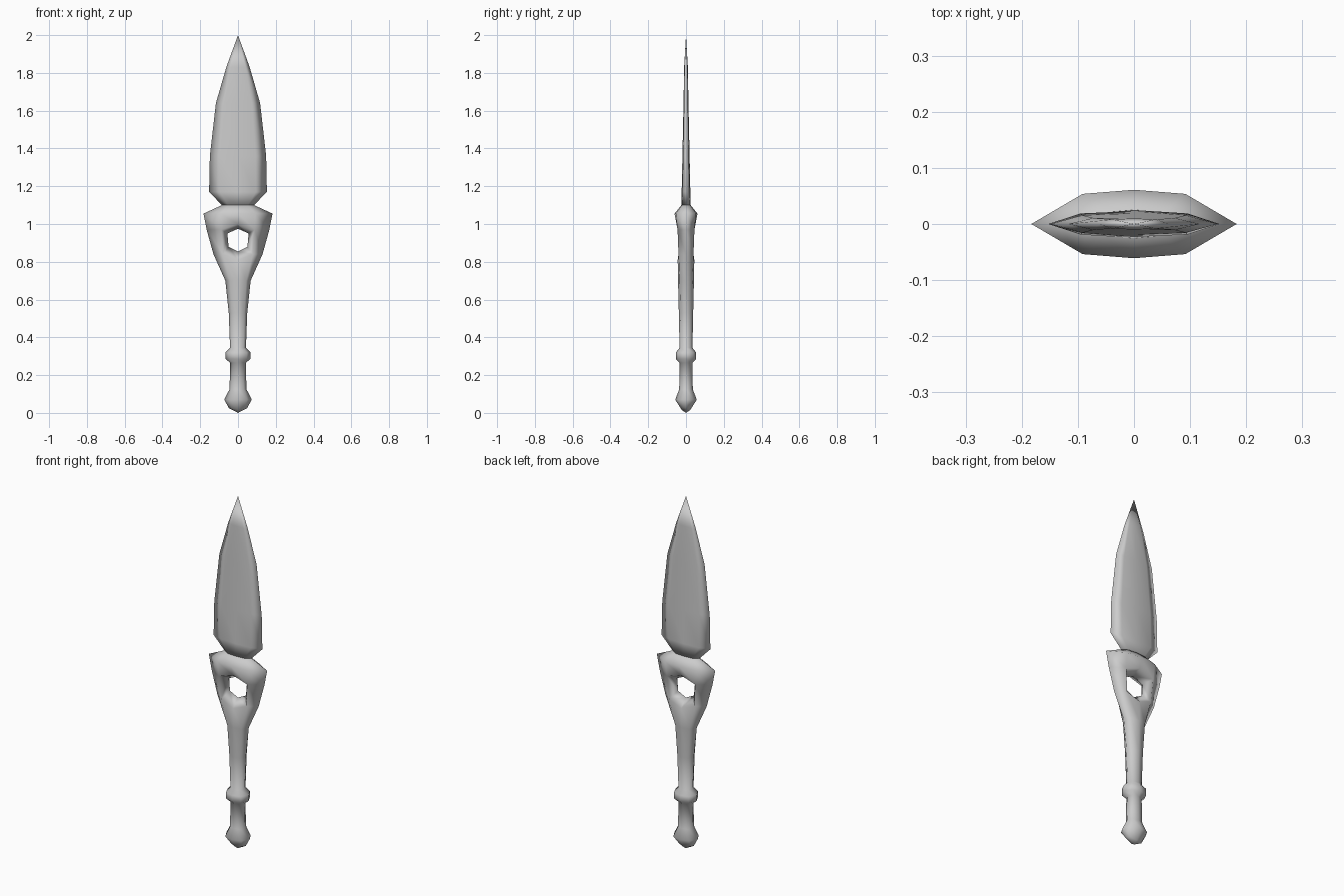
import bpy, bmesh

if "Cube" in bpy.data.objects:
    bpy.data.objects.remove(bpy.data.objects["Cube"])


def section(bm, z, w, t, mid=0.5, mt=0.88, dz=0.0):
    """Eight-sided lens section; dz shifts the centre front/back points."""
    m, y = w * mid, t * mt
    pts = [(w, 0, 0), (m, -y, 0), (0, -t, dz), (-m, -y, 0),
           (-w, 0, 0), (-m, y, 0), (0, t, dz), (m, y, 0)]
    return [bm.verts.new((px, py, z + pz)) for px, py, pz in pts]


def loft(bm, rings, skip=None):
    """Skin consecutive rings, leaving out the (row, column) cells in skip."""
    for r, (a, b) in enumerate(zip(rings, rings[1:])):
        for i in range(8):
            if skip and (r, i) in skip:
                continue
            j = (i + 1) % 8
            bm.faces.new((a[i], a[j], b[j], b[i]))


def point_cap(bm, ring, z):
    tip = bm.verts.new((0, 0, z))
    for i in range(8):
        bm.faces.new((ring[i], ring[(i + 1) % 8], tip))


def finish(bm, name):
    bmesh.ops.recalc_face_normals(bm, faces=bm.faces)
    for f in bm.faces:
        f.smooth = True
    me = bpy.data.meshes.new(name)
    bm.to_mesh(me)
    bm.free()
    ob = bpy.data.objects.new(name, me)
    bpy.context.collection.objects.link(ob)
    return ob


# Blade: thin lens sections from the notch up to the tip
bm = bmesh.new()
rings = [section(bm, z, w, t, 0.62, 0.82) for z, w, t in [
    (1.10, 0.085, 0.025), (1.17, 0.153, 0.023), (1.36, 0.149, 0.019),
    (1.64, 0.117, 0.013), (1.83, 0.062, 0.010)]]
loft(bm, rings)
point_cap(bm, rings[-1], 2.0)
bm.faces.new(rings[0])
finish(bm, "blade")

# Hilt: pommel, grip, collar and flared guard in one skin
bm = bmesh.new()
profile = [  # z, half width, half depth, mid ratio, mid depth ratio, centre shift
    (0.025, 0.048, 0.022, 0.7, 0.7, -0.01),
    (0.07, 0.073, 0.057, 0.68, 0.75, 0),
    (0.125, 0.045, 0.036, 0.7, 0.75, 0),
    (0.265, 0.041, 0.034, 0.7, 0.75, 0),
    (0.285, 0.066, 0.054, 0.7, 0.75, 0),
    (0.32, 0.066, 0.054, 0.7, 0.75, 0),
    (0.345, 0.042, 0.034, 0.7, 0.75, 0),
    (0.53, 0.049, 0.038, 0.7, 0.75, 0),
    (0.70, 0.067, 0.042, 0.65, 0.8, 0),
    (0.84, 0.130, 0.044, 0.6, 0.9, -0.03),
    (0.97, 0.166, 0.047, 0.53, 0.95, 0.03),
    (1.055, 0.183, 0.061, 0.5, 0.88, 0),
    (1.10, 0.085, 0.025, 0.62, 0.82, 0)]
rings = [section(bm, *p) for p in profile]
h = 9
loft(bm, rings, skip={(h, c) for c in (1, 2, 5, 6)})
point_cap(bm, rings[0], 0.0)
bm.faces.new(rings[-1])

# Hexagonal eye through the guard, joining front and back openings
eye = [bm.verts.new((x, 0, z)) for x, z in [
    (0.05, 0.88), (0, 0.855), (-0.05, 0.88),
    (-0.056, 0.95), (0, 0.975), (0.056, 0.95)]]
lo, hi = rings[h], rings[h + 1]
for opening in ([lo[1], lo[2], lo[3], hi[3], hi[2], hi[1]],
                [lo[7], lo[6], lo[5], hi[5], hi[6], hi[7]]):
    for i in range(6):
        j = (i + 1) % 6
        bm.faces.new((opening[i], opening[j], eye[j], eye[i]))
finish(bm, "hilt")
